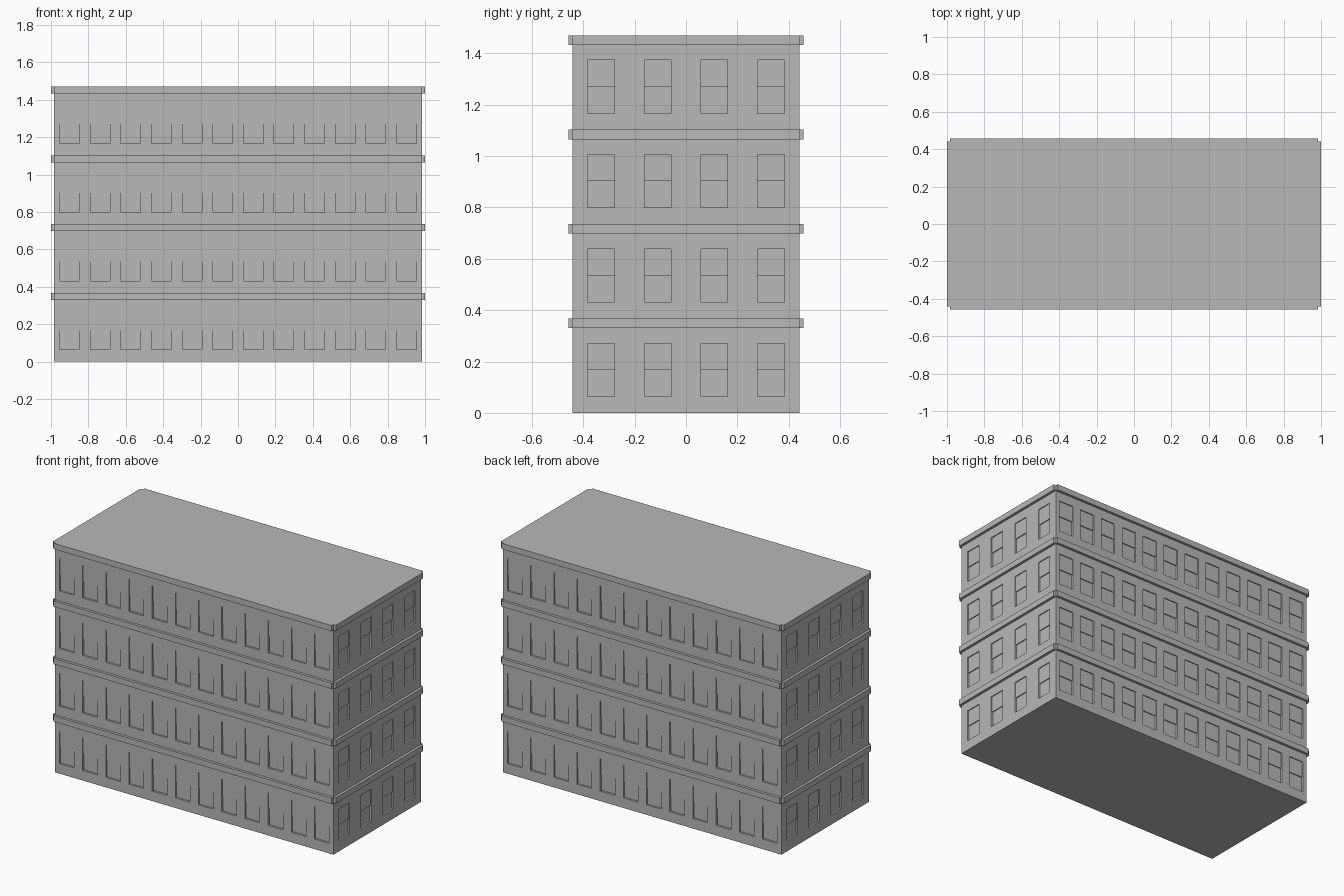
import bpy, bmesh
from mathutils import Vector, Matrix
from math import pi

if "Cube" in bpy.data.objects:
    bpy.data.objects.remove(bpy.data.objects["Cube"])

HX, HY = 0.983, 0.441          # half size of the walls
FLOOR, FLOORS = 0.3675, 4
TOP = FLOOR * FLOORS
WIN_W = 0.104                  # window width
SILL, RAIL, HEAD = 0.064, 0.167, 0.271
UPPER, LOWER = 0.006, 0.012    # recess of upper and lower sash
OUT, BAND_H = 0.017, 0.037     # ledge overhang and height

stone = bpy.data.materials.new("grey stone")
stone.diffuse_color = (0.48, 0.48, 0.48, 1)
stone.use_nodes = True
stone.node_tree.nodes["Principled BSDF"].inputs["Base Color"].default_value = stone.diffuse_color


def finish(name, bm):
    bmesh.ops.remove_doubles(bm, verts=bm.verts, dist=1e-5)
    bmesh.ops.recalc_face_normals(bm, faces=bm.faces)
    mesh = bpy.data.meshes.new(name)
    bm.to_mesh(mesh)
    bm.free()
    mesh.materials.append(stone)
    obj = bpy.data.objects.new(name, mesh)
    bpy.context.collection.objects.link(obj)


def facade(bm, half, dist, count, turn):
    """Wall of cells, each window cell pushed in, with step faces between depths."""
    rot = Matrix.Rotation(turn, 3, 'Z')
    pitch = 2 * half / count
    us, zs = [-half], [0.0]
    for i in range(count):
        c = -half + (i + 0.5) * pitch
        us += [c - WIN_W / 2, c + WIN_W / 2]
    us.append(half)
    for f in range(FLOORS):
        zs += [f * FLOOR + h for h in (SILL, RAIL, HEAD)]
    zs.append(TOP)

    def depth(i, j):
        if i % 2 == 0 or j % 3 == 0:
            return 0.0
        return LOWER if j % 3 == 1 else UPPER

    def quad(*pts):
        bm.faces.new([bm.verts.new(rot @ Vector((u, -dist + d, z))) for u, d, z in pts])

    for i in range(len(us) - 1):
        for j in range(len(zs) - 1):
            u0, u1, z0, z1 = us[i], us[i + 1], zs[j], zs[j + 1]
            d = depth(i, j)
            quad((u0, d, z0), (u1, d, z0), (u1, d, z1), (u0, d, z1))
            if i + 2 < len(us) and depth(i + 1, j) != d:      # jambs
                e = depth(i + 1, j)
                quad((u1, d, z0), (u1, e, z0), (u1, e, z1), (u1, d, z1))
            if j + 2 < len(zs) and depth(i, j + 1) != d:      # sills, rails, heads
                e = depth(i, j + 1)
                quad((u0, d, z1), (u1, d, z1), (u1, e, z1), (u0, e, z1))


# Walls with recessed sash windows on all four sides, plus roof and base
bm = bmesh.new()
for k in range(4):
    if k % 2 == 0:
        facade(bm, HX, HY, 12, k * pi / 2)
    else:
        facade(bm, HY, HX, 4, k * pi / 2)
bmesh.ops.remove_doubles(bm, verts=bm.verts, dist=1e-5)
for z in (0.0, TOP):
    rim = [e for e in bm.edges if e.is_boundary and all(abs(v.co.z - z) < 1e-4 for v in e.verts)]
    bmesh.ops.contextual_create(bm, geom=rim)
finish("walls", bm)


# Ledges at each floor line, one strip per side so the corners stay notched
def strip(bm, x, y, z, sx, sy):
    m = Matrix.Translation((x, y, z)) @ Matrix.Diagonal((sx, sy, BAND_H, 1))
    bmesh.ops.create_cube(bm, size=1, matrix=m)


for f in range(1, FLOORS + 1):
    bm = bmesh.new()
    z = f * FLOOR - BAND_H / 2
    for s in (-1, 1):
        strip(bm, 0, s * (HY + OUT / 2), z, 2 * HX, OUT)
        strip(bm, s * (HX + OUT / 2), 0, z, OUT, 2 * HY)
    finish("cornice" if f == FLOORS else f"floor_ledge_{f}", bm)
